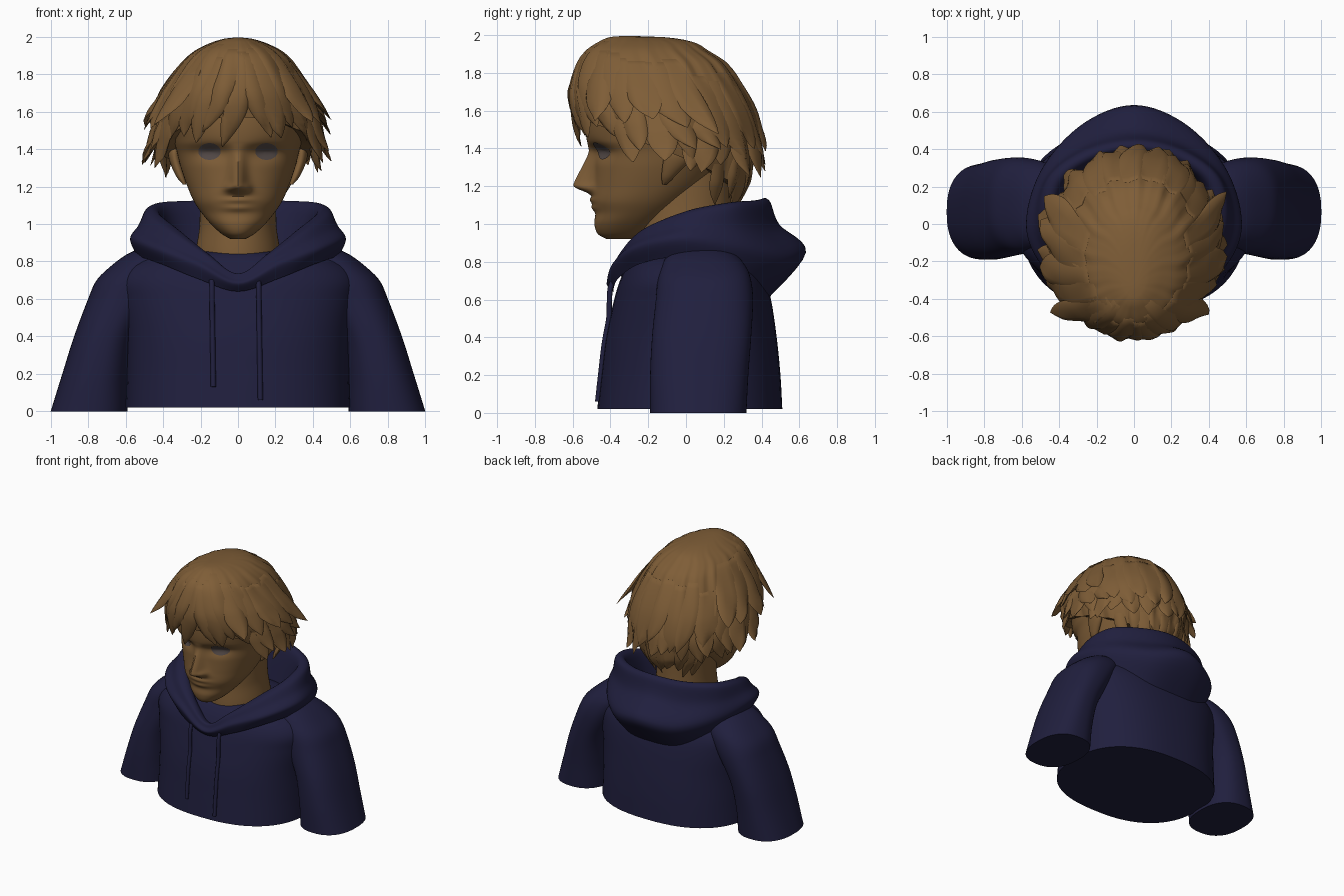
import bpy, math, random
from mathutils import Vector

if "Cube" in bpy.data.objects:
    bpy.data.objects.remove(bpy.data.objects["Cube"])
random.seed(4)
exp, pi = math.exp, math.pi


def material(name, rgb):
    m = bpy.data.materials.new(name)
    m.diffuse_color = (*rgb, 1)
    m.use_nodes = True
    m.node_tree.nodes["Principled BSDF"].inputs["Base Color"].default_value = m.diffuse_color
    return m


TAN = material("tan", (0.210, 0.110, 0.038))
NAVY = material("navy", (0.0145, 0.0137, 0.048))
GREY = material("eye grey", (0.088, 0.068, 0.064))


def build(name, rings, mat, caps=(True, True), angle=50):
    """Skin a list of closed rings with quads."""
    n = len(rings[0])
    verts = [tuple(p) for r in rings for p in r]
    faces = [(i * n + j, i * n + (j + 1) % n, (i + 1) * n + (j + 1) % n, (i + 1) * n + j)
             for i in range(len(rings) - 1) for j in range(n)]
    if caps[0]:
        faces.append(tuple(reversed(range(n))))
    if caps[1]:
        faces.append(tuple(range(len(verts) - n, len(verts))))
    me = bpy.data.meshes.new(name)
    me.from_pydata(verts, [], faces)
    me.materials.append(mat)
    me.shade_smooth()
    me.set_sharp_from_angle(angle=math.radians(angle))
    ob = bpy.data.objects.new(name, me)
    bpy.context.collection.objects.link(ob)
    return ob


def at(table, z):
    """Smoothly interpolate a table of rows (z, values...)."""
    z = min(max(z, table[0][0]), table[-1][0])
    i = 0
    while i < len(table) - 2 and z > table[i + 1][0]:
        i += 1
    a, b = table[i], table[i + 1]
    p, q = table[max(i - 1, 0)], table[min(i + 2, len(table) - 1)]
    h = b[0] - a[0]
    t = (z - a[0]) / h
    out = []
    for k in range(1, len(a)):
        ma = (b[k] - p[k]) / (b[0] - p[0]) * h
        mb = (q[k] - a[k]) / (q[0] - a[0]) * h
        out.append((2*t**3 - 3*t*t + 1) * a[k] + (t**3 - 2*t*t + t) * ma
                   + (3*t*t - 2*t**3) * b[k] + (t**3 - t*t) * mb)
    return out


def spow(v, e):
    return math.copysign(abs(v) ** e, v)


def point(table, z, phi, n=2.0):
    """Point on a rounded section; phi 0 faces front. Rows are z, centre x, half width, front y, back y."""
    cx, hw, yf, yb = at(table, z)
    return Vector((cx + hw * spow(math.sin(phi), 2 / n),
                   (yf + yb) / 2 - (yb - yf) / 2 * spow(math.cos(phi), 2 / n), z))


def loft(name, table, mat, n=2.0, rows=40, seg=64, relief=None):
    z0, z1 = table[0][0], table[-1][0]
    rings = []
    for i in range(rows + 1):
        z = z0 + (z1 - z0) * i / rows
        ring = [point(table, z, 2 * pi * j / seg, n) for j in range(seg)]
        if relief:
            for j, p in enumerate(ring):
                if math.cos(2 * pi * j / seg) > 0:
                    p.y += relief(p.x, z)
        rings.append(ring)
    return build(name, rings, mat)


# Hoodie body and sleeves
BODY = [(.02, 0, .60, -.470, .51), (.2, 0, .595, -.450, .50), (.4, 0, .60, -.425, .48),
        (.6, 0, .63, -.38, .45), (.7, 0, .64, -.35, .42), (.78, 0, .58, -.31, .38),
        (.83, 0, .46, -.27, .34), (.855, 0, .32, -.24, .30), (.86, 0, .2, -.18, .25)]
loft("hoodie_body", BODY, NAVY, 2.4)
for s, side in ((-1, "left"), (1, "right")):
    loft(side + "_sleeve", [(z, s * cx, hw, yf, yb) for z, cx, hw, yf, yb in (
        (0, .795, .205, -.19, .32), (.2, .76, .178, -.19, .33), (.4, .71, .165, -.18, .345),
        (.6, .62, .180, -.16, .355), (.7, .565, .19, -.15, .345), (.77, .51, .175, -.13, .32),
        (.84, .45, .14, -.09, .26), (.88, .42, .08, 0, .17))], NAVY, 2.4)

# Hood: profile stations from front to back, each base, bulge, rim, inner rim, inner base
HOOD = [((0, -.385, .64), (0, -.42, .68), (0, -.385, .735), (0, -.34, .72), (0, -.28, .66)),
        ((.22, -.36, .71), (.22, -.39, .78), (.17, -.35, .84), (.14, -.31, .82), (.14, -.25, .74)),
        ((.42, -.24, .79), (.45, -.27, .87), (.36, -.23, .97), (.30, -.19, .95), (.27, -.17, .8)),
        ((.53, -.02, .82), (.575, -.03, .92), (.48, 0, 1.06), (.41, 0, 1.04), (.36, 0, .82)),
        ((.44, .27, .73), (.50, .28, .87), (.45, .24, 1.10), (.38, .21, 1.08), (.32, .2, .82)),
        ((.24, .42, .64), (.28, .53, .82), (.25, .39, 1.11), (.22, .33, 1.09), (.2, .27, .83)),
        ((0, .43, .60), (0, .635, .85), (0, .44, 1.125), (0, .38, 1.10), (0, .3, .83))]


def catmull(pts, closed, steps):
    n, out = len(pts), []
    get = (lambda i: pts[i % n]) if closed else (lambda i: pts[min(max(i, 0), n - 1)])
    for i in range(n if closed else n - 1):
        a, b, c, d = (get(i + k) for k in (-1, 0, 1, 2))
        for k in range(steps):
            t = k / steps
            out.append(b + (c - a) * (t / 2) + (a * 2 - b * 5 + c * 4 - d) * (t * t / 2)
                       + (b * 3 - a - c * 3 + d) * (t ** 3 / 2))
    return out if closed else out + [pts[-1]]


half = [[Vector(p) for p in st] for st in HOOD]
for st, dip in zip(half, (0, 0, 0, 0, .3, .8, 1)):  # hollow between bulge and rim at the back
    st.insert(2, (st[1] + st[2]) / 2 + Vector((0, -.045, .012)) * dip)
stations = half + [[Vector((-p.x, p.y, p.z)) for p in st] for st in half[-2:0:-1]]
profiles = [catmull(st, False, 6) for st in stations]
build("hood", [catmull([pr[k] for pr in profiles], True, 8) for k in range(len(profiles[0]))],
      NAVY, (False, False))

# Drawstrings lying on the chest
for name, x, end in (("left_drawstring", -.14, .13), ("right_drawstring", .11, .06)):
    cu = bpy.data.curves.new(name, 'CURVE')
    cu.dimensions = '3D'
    cu.bevel_depth = .014
    cu.bevel_resolution = 2
    cu.use_fill_caps = True
    sp = cu.splines.new('POLY')
    zs = [.70 + (end - .70) * i / 14 for i in range(15)]
    sp.points.add(14)
    for p, z in zip(sp.points, zs):
        p.co = (x + .015 * (.7 - z), at(BODY, z)[2] - .002 - .035 * max(0, min(1, (z - .5) / .15)), z, 1)
    cu.materials.append(NAVY)
    bpy.context.collection.objects.link(bpy.data.objects.new(name, cu))

# Neck
loft("neck", [(.7, 0, .23, -.26, .27), (.85, 0, .225, -.26, .26), (1.0, 0, .205, -.25, .24),
              (1.3, 0, .21, -.25, .24)], TAN)

# Head with nose, lips and eye sockets
HEAD = [(.92, 0, .04, -.42, -.25), (.945, 0, .085, -.465, -.2), (1.0, 0, .145, -.485, -.13),
        (1.06, 0, .195, -.48, -.05), (1.12, 0, .235, -.495, .03), (1.2, 0, .27, -.49, .12),
        (1.3, 0, .305, -.485, .2), (1.38, 0, .325, -.49, .26), (1.44, 0, .34, -.525, .29),
        (1.6, 0, .36, -.53, .29), (1.8, 0, .28, -.48, .2), (1.88, 0, .15, -.4, .05)]
NOSE = [(1.145, 0, .06), (1.165, .03, .062), (1.195, .10, .052), (1.22, .103, .046), (1.3, .067, .04),
        (1.37, .032, .04), (1.43, 0, .045)]


def relief(x, z):
    amp, w = at(NOSE, z)
    d = -amp * exp(-(x / w) ** 2)
    d -= .02 * amp / .1 * exp(-((abs(x) - .05) / .022) ** 2 - ((z - 1.19) / .025) ** 2)
    d += .03 * exp(-((abs(x) - .15) / .085) ** 2 - ((z - 1.385) / .045) ** 2)
    lips = exp(-((z - 1.128) / .016) ** 2) + exp(-((z - 1.085) / .018) ** 2)
    return d - .014 * lips * exp(-(x / .075) ** 2)


loft("head", HEAD, TAN, 2.15, 110, 144, relief)


def face_y(x, z):
    cx, hw, yf, yb = at(HEAD, z)
    s = min(abs(x / hw), 1) ** (2.15 / 2)
    return (yf + yb) / 2 - (yb - yf) / 2 * math.sqrt(1 - s * s) ** (2 / 2.15) + relief(x, z)


# Eyes as thin plates on the face, and ears
for s, side in ((-1, "left"), (1, "right")):
    rings = []
    for r in (1, .75, .5, .25, .02):
        ring = []
        for j in range(28):
            a = 2 * pi * j / 28
            x, z = s * .152 + .06 * r * math.cos(a), 1.387 + .045 * r * math.sin(a)
            ring.append((x, face_y(x, z) - .007, z))
        rings.append(ring)
    build(side + "_eye", rings, GREY, (False, True))
    loft(side + "_ear", [(1.21, s * .285, .008, -.125, -.10), (1.25, s * .305, .022, -.13, -.06),
                         (1.34, s * .335, .032, -.12, .02), (1.40, s * .34, .03, -.11, .02),
                         (1.43, s * .335, .012, -.08, -.02)], TAN, 2, 16, 24)

# Hair cap
HAIR = [(1.08, 0, .24, -.4, .27), (1.25, 0, .335, -.50, .33), (1.4, 0, .395, -.55, .365),
        (1.55, 0, .41, -.585, .355), (1.7, 0, .375, -.595, .305), (1.85, 0, .30, -.565, .21),
        (1.92, 0, .235, -.525, .11), (1.965, 0, .15, -.46, .03), (1.99, 0, .07, -.40, -.12),
        (1.995, 0, .02, -.34, -.28)]


def scalp(phi, z, out=0):
    ripple = .007 * math.sin(phi * 17 + 3 * z) + .005 * math.sin(phi * 29)
    k = min(1, (2 - z) * 6)
    n = Vector((math.sin(phi), -math.cos(phi), 0))
    return point(HAIR, z, phi, 2.1) + n * (out + ripple * k)


def edge(phi):
    c = math.cos(phi)
    return 1.38 + (.19 if c > 0 else .2) * c


SEG = 120
angles = [2 * pi * j / SEG for j in range(SEG)]
rings = [[scalp(a, 1.995 + (edge(a) - 1.995) * (i / 40) ** 1.6) for a in angles] for i in range(41)]
rings.append([scalp(a, edge(a) + .03, -.12) for a in angles])
build("hair_cap", rings[::-1], TAN, (False, True))


# Hair locks: tapered clumps that hug the cap and flick out at the tip
def lock(name, deg, z0, z1, width, lift, drift, thick=.024):
    rings = []
    for i in range(15):
        t = i / 14
        phi = math.radians(deg + drift * t * t)
        w = width * (.55 + .9 * t) * (1 - t ** 2.4) + .002
        th = thick * min(1, t * 2) * (1 - t ** 3) + .001
        z = z0 + (z1 - z0) * t
        ring = []
        for j in range(10):
            a = 2 * pi * j / 10
            ring.append(scalp(phi - w * math.cos(a) / .42, z, .001 + lift * t ** 2.5 + th * math.sin(a)))
        rings.append(ring)
    build(name, rings, TAN, angle=60)


def layer(name, start, stop, count, z0, z1, width, lift, drift, thick=.024):
    for i in range(count):
        d = start + (stop - start) * i / (count - 1)
        side = 1 if d % 360 < 180 else -1
        lock(f"{name}_{i + 1}", d + random.uniform(-3, 3), z0 + random.uniform(-.05, .03),
             z1 + random.uniform(-.045, .045), width * random.uniform(.85, 1.2),
             lift * random.uniform(.6, 1.3), side * drift + random.uniform(-6, 6), thick)


layer("nape_lock", 128, 232, 9, 1.36, 1.11, .07, .0, 3, .02)
layer("lower_back_lock", 105, 255, 13, 1.62, 1.29, .08, .09, -4, .018)
layer("upper_back_lock", 100, 260, 11, 1.80, 1.37, .10, .05, 4, .014)
layer("right_side_lower_lock", 62, 108, 5, 1.66, 1.36, .08, .10, 6)
layer("left_side_lower_lock", -62, -108, 5, 1.66, 1.33, .08, .13, 6)
layer("right_side_upper_lock", 48, 105, 5, 1.90, 1.52, .10, .10, 8)
layer("left_side_upper_lock", -48, -105, 5, 1.90, 1.49, .10, .13, 8)
layer("right_fringe_lock", 8, 58, 5, 1.94, 1.47, .10, .015, 14, .03)
layer("left_fringe_lock", -8, -58, 5, 1.94, 1.45, .10, .015, 14, .03)
lock("middle_fringe_lock", 3, 1.92, 1.41, .08, 0, -14, .03)
